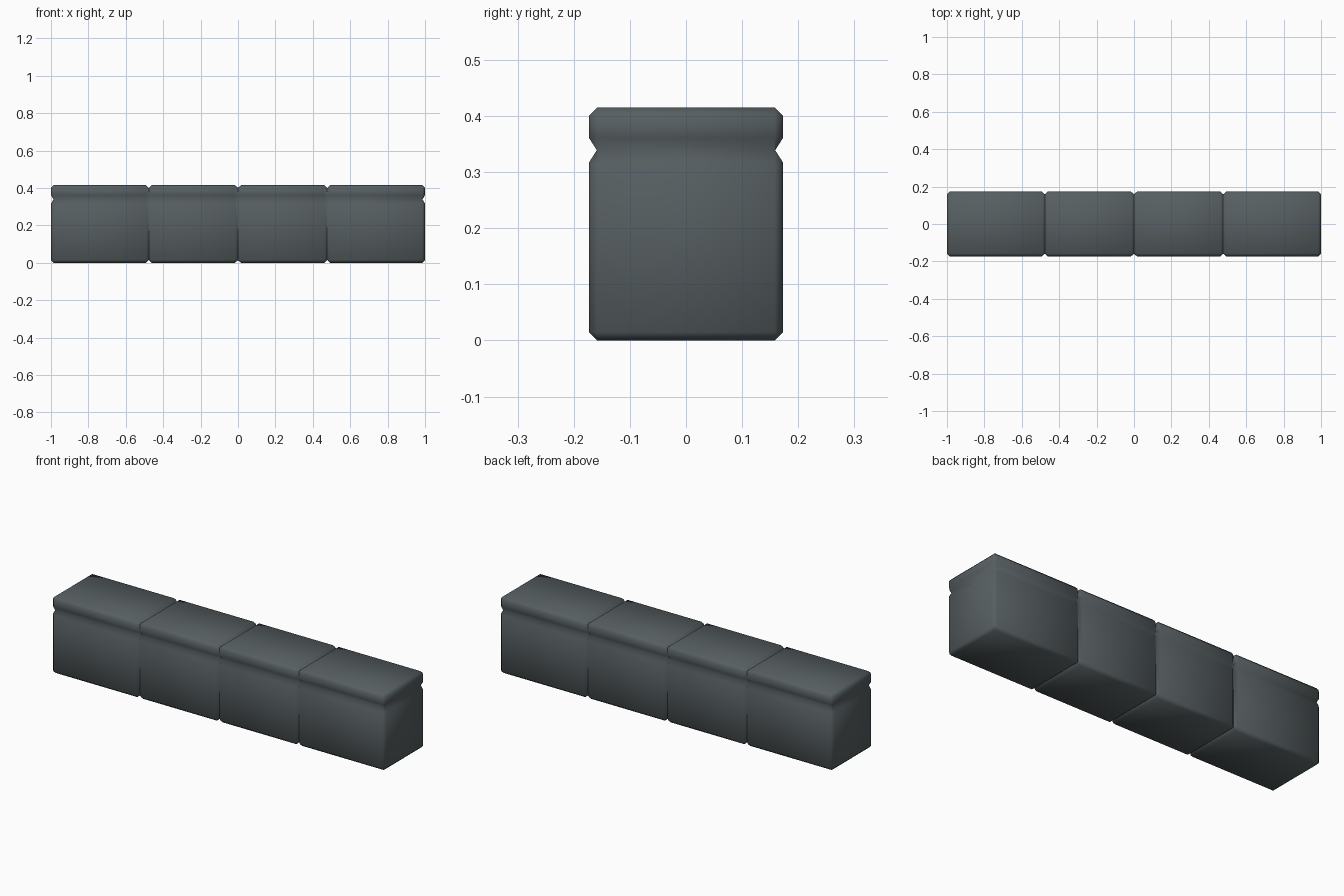
import bpy, bmesh

if "Cube" in bpy.data.objects:
    bpy.data.objects.remove(bpy.data.objects["Cube"])

HX, HY, H = 1.0, 0.173, 0.415      # half length, half width, height
CH = 0.015                          # edge chamfer
SEAMS_X = (-0.477, 0.0, 0.477)      # vertical joints between segments
SEAM_Z = 0.339                      # joint under the cushion
DEPTH = 0.014

mat = bpy.data.materials.new("slate grey")
mat.diffuse_color = (0.095, 0.114, 0.121, 1)
mat.use_nodes = True
mat.node_tree.nodes["Principled BSDF"].inputs["Base Color"].default_value = mat.diffuse_color

bm = bmesh.new()
bmesh.ops.create_cube(bm, size=1)
for v in bm.verts:
    v.co = (v.co.x * 2 * HX, v.co.y * 2 * HY, (v.co.z + 0.5) * H)

# chamfered outer edges
bmesh.ops.bevel(bm, geom=bm.edges[:], offset=CH, segments=1,
                profile=0.5, affect='EDGES')


def cut(co, no):
    bmesh.ops.bisect_plane(bm, geom=bm.verts[:] + bm.edges[:] + bm.faces[:],
                           dist=1e-5, plane_co=co, plane_no=no)


# loops for the V-shaped seams
for x in SEAMS_X:
    for d in (-0.016, 0, 0.016):
        cut((x + d, 0, 0), (1, 0, 0))
for d in (-0.022, 0, 0.022):
    cut((0, 0, SEAM_Z + d), (0, 0, 1))


def clamp(v, lo, hi):
    return max(lo, min(hi, v))


# pull the middle loop of each seam inward
for v in bm.verts:
    on_x = any(abs(v.co.x - x) < 1e-4 for x in SEAMS_X)
    on_z = abs(v.co.z - SEAM_Z) < 1e-4
    if on_x or on_z:
        v.co.y = clamp(v.co.y, -HY + DEPTH, HY - DEPTH)
    if on_x:
        v.co.z = clamp(v.co.z, DEPTH, H - DEPTH)
    if on_z:
        v.co.x = clamp(v.co.x, -HX + DEPTH, HX - DEPTH)

bmesh.ops.recalc_face_normals(bm, faces=bm.faces[:])
mesh = bpy.data.meshes.new("padded_bench")
bm.to_mesh(mesh)
bm.free()
mesh.materials.append(mat)
bench = bpy.data.objects.new("padded_bench", mesh)
bpy.context.collection.objects.link(bench)

bpy.context.view_layer.objects.active = bench
bench.select_set(True)
bpy.ops.object.shade_smooth_by_angle(angle=0.9)
